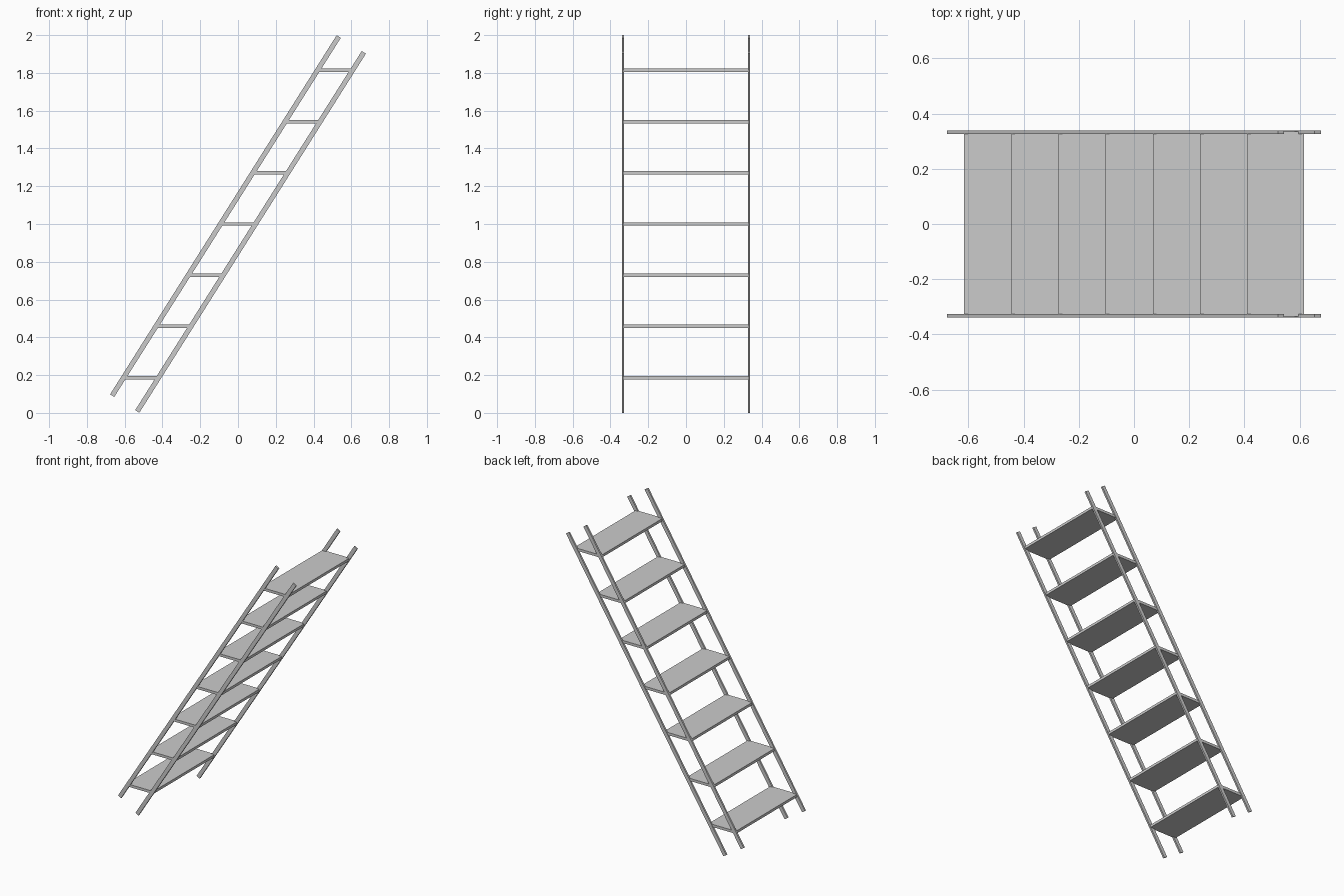
import bpy, math
from mathutils import Vector, Matrix

if "Cube" in bpy.data.objects:
    bpy.data.objects.remove(bpy.data.objects["Cube"])

TILT = math.radians(57.75)
LENGTH, WIDTH = 2.248, 0.183          # sloping frame, along and across the slope
RAIL_W, RAIL_T = 0.026, 0.012
CENTRE = Vector((0, 0, 1))
along = Vector((math.cos(TILT), 0, math.sin(TILT)))
across = Vector((math.sin(TILT), 0, -math.cos(TILT)))


def box(name, size, loc, pitch=0.0):
    bpy.ops.mesh.primitive_cube_add(size=1, location=loc)
    ob = bpy.context.object
    ob.name = name
    ob.data.transform(Matrix.Diagonal((*size, 1)))
    ob.rotation_euler = (0, -pitch, 0)
    return ob


# Four sloping rails, an upper and a lower one on each side
for side, y in (("front", -0.333), ("back", 0.333)):
    for level, s in (("upper", -1), ("lower", 1)):
        pos = CENTRE + across * s * (WIDTH - RAIL_W) / 2 + Vector((0, y, 0))
        box(f"{side}_{level}_rail", (LENGTH, RAIL_T, RAIL_W), pos, TILT)

# Seven level treads set through the rails
for i in range(-3, 4):
    pos = CENTRE + along * (i * 0.271 / math.sin(TILT))
    box(f"tread_{i + 4}", (0.205, 0.672, 0.018), pos)
